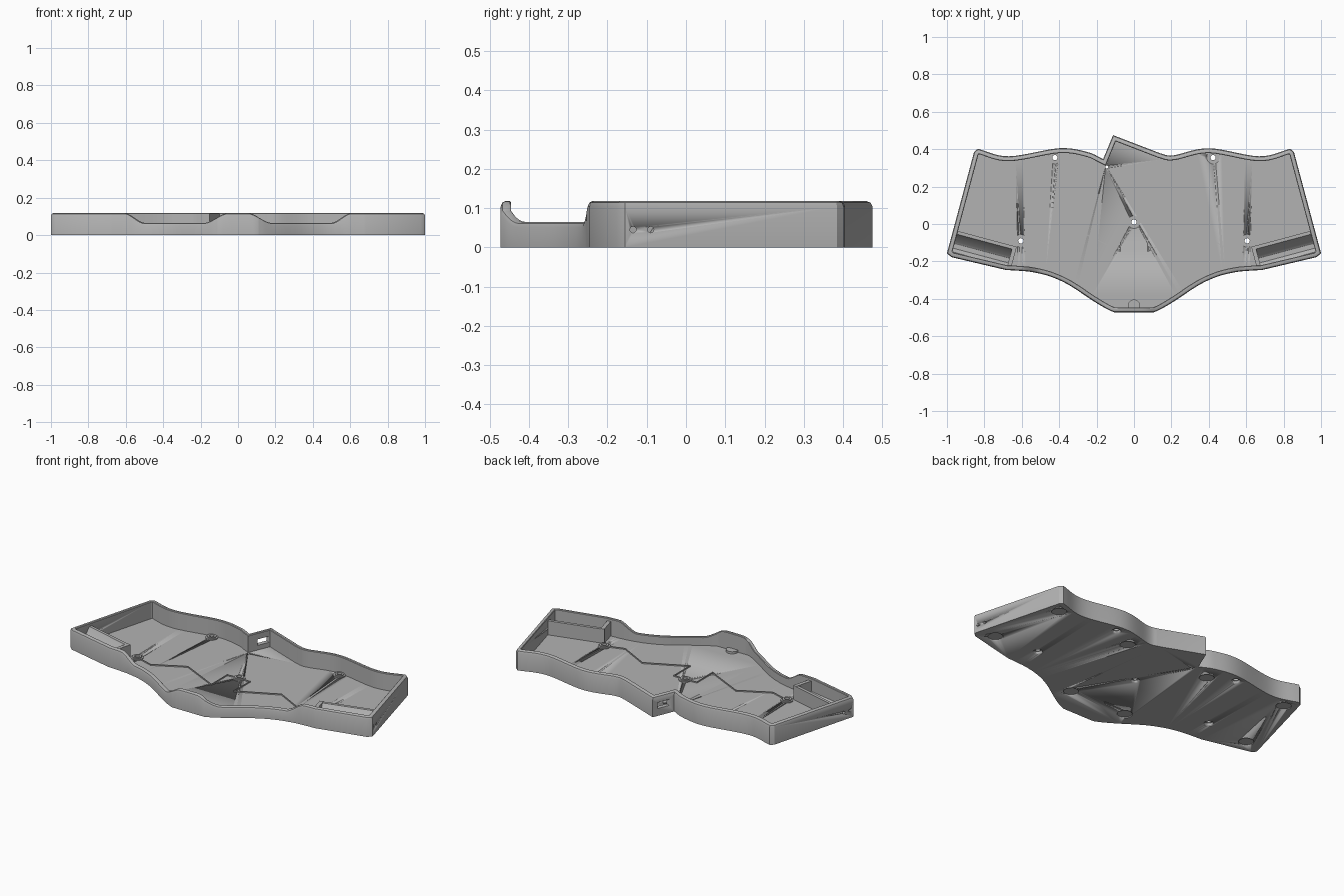
import bpy, bmesh, math
from mathutils import Vector, Matrix

if "Cube" in bpy.data.objects:
    bpy.data.objects.remove(bpy.data.objects["Cube"])

GREY = (0.45, 0.45, 0.45, 1)
mat = bpy.data.materials.new("matte grey")
mat.use_nodes = True
mat.diffuse_color = GREY
mat.node_tree.nodes["Principled BSDF"].inputs["Base Color"].default_value = GREY

HIGH, LOW, FLOOR, WALL = 0.118, 0.065, 0.016, 0.026


def finish(name, bm, angle=30):
    bmesh.ops.recalc_face_normals(bm, faces=bm.faces)
    mesh = bpy.data.meshes.new(name)
    bm.to_mesh(mesh)
    bm.free()
    mesh.materials.append(mat)
    ob = bpy.data.objects.new(name, mesh)
    bpy.context.collection.objects.link(ob)
    bpy.ops.object.select_all(action='DESELECT')
    ob.select_set(True)
    bpy.context.view_layer.objects.active = ob
    bpy.ops.object.shade_smooth_by_angle(angle=math.radians(angle))
    return ob


def cylinder(bm, at, r1, r2, depth, rot=Matrix(), seg=32):
    bmesh.ops.create_cone(bm, cap_ends=True, segments=seg, radius1=r1, radius2=r2,
                          depth=depth, matrix=Matrix.Translation(at) @ rot)


def box(bm, at, size, rot=Matrix()):
    bmesh.ops.create_cube(bm, size=1, matrix=Matrix.Translation(at) @ rot @ Matrix.Diagonal((*size, 1)))


def spline(pts, n=7):
    """Smooth curve through the points, without the last one."""
    p = [Vector(q) for q in pts]
    p = [2 * p[0] - p[1]] + p + [2 * p[-1] - p[-2]]
    out = []
    for a, b, c, d in zip(p, p[1:], p[2:], p[3:]):
        for k in range(n):
            t = k / n
            out.append(0.5 * (2 * b + (c - a) * t + (2 * a - 5 * b + 4 * c - d) * t * t
                              + (3 * b - a - 3 * c + d) * t ** 3))
    return out


def flip(pts):
    return [(-x, y) for x, y in reversed(pts)]


def smooth(t):
    t = min(max(t, 0), 1)
    return t * t * (3 - 2 * t)


def rim(p):
    """Wall height: dips on both sides of the front tip."""
    if p.y > -0.2:
        return HIGH
    x = abs(p.x)
    dip = smooth((x - 0.05) / 0.14) * (1 - smooth((x - 0.5) / 0.11))
    return HIGH - (HIGH - LOW) * dip


# Outline, clockwise from the back corner at -x
front = [(0.684, -0.246), (0.6, -0.251), (0.54, -0.258), (0.45, -0.28),
         (0.35, -0.325), (0.22, -0.41), (0.15, -0.452), (0.107, -0.472)]
outline = [Vector((-0.855, 0.385))]
outline += spline([(-0.835, 0.402), (-0.67, 0.362), (-0.4, 0.405), (-0.25, 0.385), (-0.165, 0.347)])
outline += [Vector((-0.165, 0.347)), Vector((-0.112, 0.475))]
outline += spline([(0.14, 0.378), (0.21, 0.367), (0.4, 0.405), (0.67, 0.362), (0.835, 0.402)])
outline += [Vector(q) for q in ((0.835, 0.402), (0.855, 0.385), (1, -0.156), (0.977, -0.177))]
outline += spline(front)
outline += [Vector((x, -0.472)) for x in (0.107, 0.08, 0.06, 0.04, -0.04, -0.06, -0.08)]
outline += spline(flip(front))
outline += [Vector(q) for q in ((-0.684, -0.246), (-0.977, -0.177), (-1, -0.156))]


def inset(d):
    out = []
    for i, p in enumerate(outline):
        a = (p - outline[i - 1]).normalized()
        b = (outline[(i + 1) % len(outline)] - p).normalized()
        na, nb = Vector((a.y, -a.x)), Vector((b.y, -b.x))
        out.append(p + (na + nb) * d / max(1 + na.dot(nb), 0.3))
    return out


# Tray: one swept wall section closed by a bottom and a floor
bm = bmesh.new()
heights = [rim(p) for p in outline]
section = [(0, 0, 0), (0, 1, -0.014), (0.004, 1, -0.004), (0.012, 1, 0),
           (WALL - 0.003, 1, 0), (WALL, 1, -0.003), (WALL, 0, FLOOR)]
rings = [[bm.verts.new((p.x, p.y, k * h + z)) for p, h in zip(inset(d), heights)]
         for d, k, z in section]
for lo, hi in zip(rings, rings[1:]):
    for i in range(len(lo)):
        bm.faces.new((lo[i - 1], lo[i], hi[i], hi[i - 1]))
caps = [bm.faces.new(rings[0]), bm.faces.new(rings[-1])]
bmesh.ops.triangulate(bm, faces=caps)
tray = finish("tray", bm)

# Cutters: screw holes, foot recesses, cable port, side holes
screws = [(0, 0.01), (-0.423, 0.355), (0.423, 0.355), (-0.605, -0.09), (0.605, -0.09)]
feet = [(0.888, -0.112), (0.795, 0.315), (0.28, 0.28), (0.19, -0.305)]
bm = bmesh.new()
for x, y in screws:
    cylinder(bm, (x, y, 0.01), 0.028, 0.014, 0.024)
cylinder(bm, (-0.145, 0.305, 0.01), 0.008, 0.008, 0.05, seg=16)
for s in (-1, 1):
    for x, y in feet:
        cylinder(bm, (s * x, y, 0), 0.042, 0.042, 0.012)
    for y in (-0.135, -0.09):
        cylinder(bm, (s * (0.985 - 0.27 * (y + 0.156)), y, 0.045), 0.008, 0.008, 0.08,
                 Matrix.Rotation(math.pi / 2, 4, 'Y'), 12)
box(bm, (-0.135, 0.41, 0.062), (0.075, 0.09, 0.036), Matrix.Rotation(math.atan2(0.128, 0.053), 4, 'Z'))
cutter = finish("hole_cutter", bm)
cutter.hide_render = True
mod = tray.modifiers.new("holes", 'BOOLEAN')
mod.operation, mod.solver, mod.object = 'DIFFERENCE', 'EXACT', cutter
bpy.context.view_layer.objects.active = tray
bpy.ops.object.modifier_apply(modifier=mod.name)
bpy.data.objects.remove(cutter)

# Stepped screw bosses
ring = [(0.014, 0.014), (0.034, 0.014), (0.034, 0.022), (0.025, 0.022), (0.025, 0.028), (0.014, 0.028)]
for n, (x, y) in enumerate(screws):
    bm = bmesh.new()
    verts = [bm.verts.new((x + r, y, z)) for r, z in ring]
    edges = [bm.edges.new((verts[i - 1], verts[i])) for i in range(len(verts))]
    bmesh.ops.spin(bm, geom=verts + edges, cent=(x, y, 0), axis=(0, 0, 1),
                   angle=math.tau, steps=32, use_duplicate=False)
    bmesh.ops.remove_doubles(bm, verts=bm.verts, dist=1e-5)
    finish(f"screw_boss_{n + 1}", bm)

bm = bmesh.new()
cylinder(bm, (0, -0.437, 0.021), 0.033, 0.033, 0.016)
finish("front_boss", bm)

# Angled troughs in the front corners, and thin floor ribs
TILT = math.radians(15)
trough = [(-0.28, 0.012), (-0.28, 0.1), (-0.298, 0.1), (-0.338, 0.036), (-0.35, 0.028),
          (-0.375, 0.028), (-0.395, 0.045), (-0.402, 0.045), (-0.402, 0.012)]
rib = [Vector(q) for q in ((0.57, -0.1), (0.49, -0.125), (0.31, -0.03), (0.075, -0.145), (0.075, 0.005), (0.033, 0.008))]
for s, side in ((1, "left"), (-1, "right")):
    place = Matrix.Diagonal((s, 1, 1, 1)) @ Matrix.Rotation(TILT, 4, 'Z')
    bm = bmesh.new()
    ends = [[bm.verts.new((u, v, z)) for v, z in trough] for u in (0.59, 0.905)]
    for i in range(len(trough)):
        bm.faces.new((ends[0][i - 1], ends[0][i], ends[1][i], ends[1][i - 1]))
    for e in ends:
        bm.faces.new(e)
    bm.transform(place)
    finish(f"{side}_trough", bm)

    bm = bmesh.new()
    box(bm, (0.585, -0.342, 0.057), (0.022, 0.124, 0.09))
    bm.transform(place)
    finish(f"{side}_trough_end", bm)

    bm = bmesh.new()
    for a, b in zip(rib, rib[1:]):
        d = b - a
        box(bm, (*((a + b) / 2), 0.018), (d.length + 0.003, 0.004, 0.01),
            Matrix.Rotation(math.atan2(d.y, d.x), 4, 'Z'))
    bm.transform(Matrix.Diagonal((s, 1, 1, 1)))
    finish(f"{side}_floor_rib", bm)
